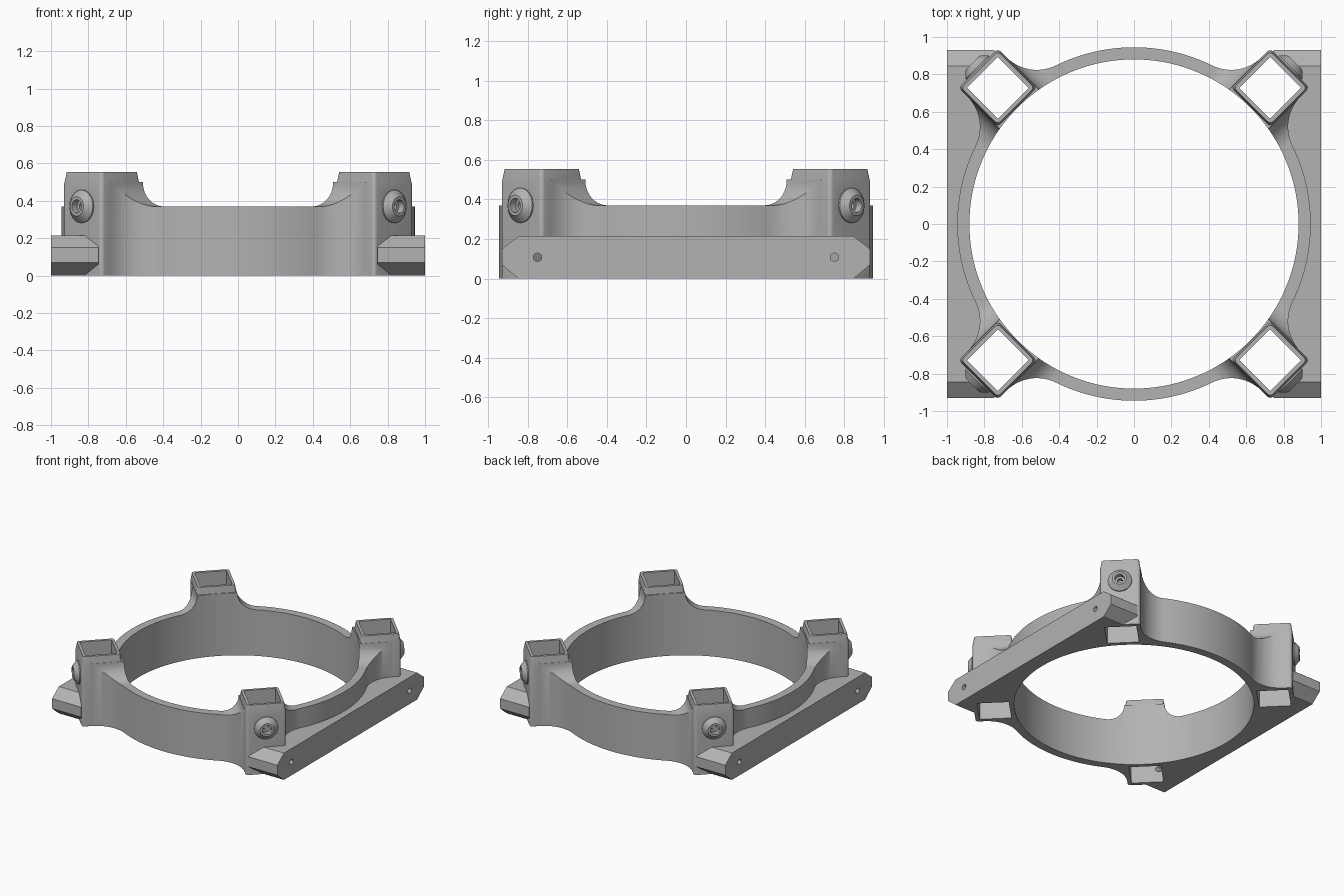
import bpy, bmesh
from math import sin, cos, pi, sqrt, atan2, radians
from mathutils import Matrix, Vector

if "Cube" in bpy.data.objects:
    bpy.data.objects.remove(bpy.data.objects["Cube"])

grey = bpy.data.materials.new("plain grey")
grey.use_nodes = True
colour = (0.45, 0.45, 0.45, 1)
grey.diffuse_color = colour
grey.node_tree.nodes["Principled BSDF"].inputs["Base Color"].default_value = colour

BORE, RING, RING_TOP, FILLET_TOP, TOP = 0.88, 0.945, 0.37, 0.5, 0.555
REACH = 1.03            # centre of each socket from the middle
HALF, HOLE = 0.148, 0.117
CORNERS = [pi / 4 + k * pi / 2 for k in range(4)]
UP = Matrix.Identity(4)


def outward(angle):
    """Frame whose x runs sideways, y runs up and depth runs outward."""
    return Matrix(((-sin(angle), 0, cos(angle), 0),
                   (cos(angle), 0, sin(angle), 0),
                   (0, 1, 0, 0), (0, 0, 0, 1)))


def loft(name, sections, frame=UP):
    """Closed solid through (outline, depth) sections."""
    bm = bmesh.new()
    rings = [[bm.verts.new(frame @ Vector((x, y, d))) for x, y in pts]
             for pts, d in sections]
    n = len(rings[0])
    for a, b in zip(rings, rings[1:]):
        for i in range(n):
            j = (i + 1) % n
            bm.faces.new((a[i], a[j], b[j], b[i]))
    bm.faces.new(rings[0][::-1])
    bm.faces.new(rings[-1])
    bmesh.ops.recalc_face_normals(bm, faces=bm.faces)
    mesh = bpy.data.meshes.new(name)
    bm.to_mesh(mesh)
    bm.free()
    mesh.materials.append(grey)
    obj = bpy.data.objects.new(name, mesh)
    bpy.context.collection.objects.link(obj)
    return obj


def prism(name, pts, d0, d1, frame=UP):
    return loft(name, [(pts, d0), (pts, d1)], frame)


def arc(cx, cy, r, a0, a1, n):
    return [(cx + r * cos(a0 + (a1 - a0) * i / n),
             cy + r * sin(a0 + (a1 - a0) * i / n)) for i in range(n + 1)]


def circle(x, y, r, n=32):
    return arc(x, y, r, 0, 2 * pi, n)[:-1]


def square(half, r=0.0):
    """Square outline, with rounded corners when r is given."""
    if not r:
        return [(-half, -half), (half, -half), (half, half), (-half, half)]
    pts = []
    for k in range(4):
        a = k * pi / 2
        mx, my = sqrt(2) * cos(a + pi / 4), sqrt(2) * sin(a + pi / 4)
        pts += arc(mx * (half - r), my * (half - r), r, a, a + pi / 2, 4)
    return pts


def combine(target, tool, operation):
    mod = target.modifiers.new(tool.name, 'BOOLEAN')
    mod.operation, mod.solver, mod.object = operation, 'EXACT', tool
    bpy.context.view_layer.objects.active = target
    bpy.ops.object.modifier_apply(modifier=mod.name)
    bpy.data.objects.remove(tool)


def add(tool):
    combine(frame_body, tool, 'UNION')


def cut(tool):
    combine(frame_body, tool, 'DIFFERENCE')


# Ring outline with concave flares into the four corner sockets
FLARE = 0.23
side = HALF + FLARE
along = sqrt((RING + FLARE) ** 2 - side ** 2)
lean = atan2(side, along)
outline = []
for a in CORNERS:
    flare = arc(along, -side, FLARE, pi - lean, pi / 2, 12)
    flare += [(x, -y) for x, y in reversed(flare)]
    outline += [(x * cos(a) - y * sin(a), x * sin(a) + y * cos(a)) for x, y in flare]
    outline += arc(0, 0, RING, a + lean, a + pi / 2 - lean, 24)[1:-1]
frame_body = prism("ring_mount", outline, 0, FILLET_TOP)

# Lower the ring between sockets, leaving rounded saddles beside them
r = FILLET_TOP - RING_TOP
saddle = arc(HALF + r, FILLET_TOP, r, pi, 1.5 * pi, 14)
saddle += [(0.8, RING_TOP), (0.8, 0.6), (HALF, 0.6)]
for a in CORNERS:
    for s in (1, -1):
        cut(prism("saddle_cutter", [(s * x, z) for x, z in saddle], 0.5, 1.3, outward(a)))

# Side rails with chamfered ends
rail = [(-0.845, 0), (0.845, 0), (0.93, 0.07), (0.93, 0.15),
        (0.845, 0.215), (-0.845, 0.215), (-0.93, 0.15), (-0.93, 0.07)]
for a in (0, pi):
    add(prism("side_rail", rail, 0.745, 1.0, outward(a)))

# Corner sockets with tapered lips, and conical screw bosses
for a in CORNERS:
    place = Matrix.Rotation(a, 4, 'Z') @ Matrix.Translation((REACH, 0, 0))
    body, lip = square(HALF, 0.02), square(HALF - 0.01, 0.02)
    add(loft("corner_socket", [(body, 0), (body, FILLET_TOP - 0.01), (lip, TOP)], place))
    face = REACH + HALF
    add(loft("screw_boss", [(circle(0, RING_TOP, 0.088), face - 0.01),
                            (circle(0, RING_TOP, 0.088), face + 0.008),
                            (circle(0, RING_TOP, 0.052), face + 0.042)], outward(a)))

# Central bore
cut(prism("bore_cutter", circle(0, 0, BORE, 144), -0.1, 0.7))

# Square openings, and stepped screw holes through the bosses
for a in CORNERS:
    place = Matrix.Rotation(a, 4, 'Z') @ Matrix.Translation((REACH, 0, 0))
    cut(prism("socket_cutter", square(HOLE), -0.1, 0.7, place))
    cut(prism("counterbore_cutter", circle(0, RING_TOP, 0.036), 1.18, 1.3, outward(a)))
    cut(prism("screw_cutter", circle(0, RING_TOP, 0.02), 1.1, 1.3, outward(a)))

# Small fixing holes in the rails
for a in (0, pi):
    for y in (-0.75, 0.75):
        cut(prism("rail_hole_cutter", circle(y, 0.108, 0.021, 20), 0.85, 1.1, outward(a)))

# Smooth the curves, keep the edges crisp
bpy.ops.object.select_all(action='DESELECT')
frame_body.select_set(True)
bpy.context.view_layer.objects.active = frame_body
bpy.ops.object.shade_smooth_by_angle(angle=radians(30))
